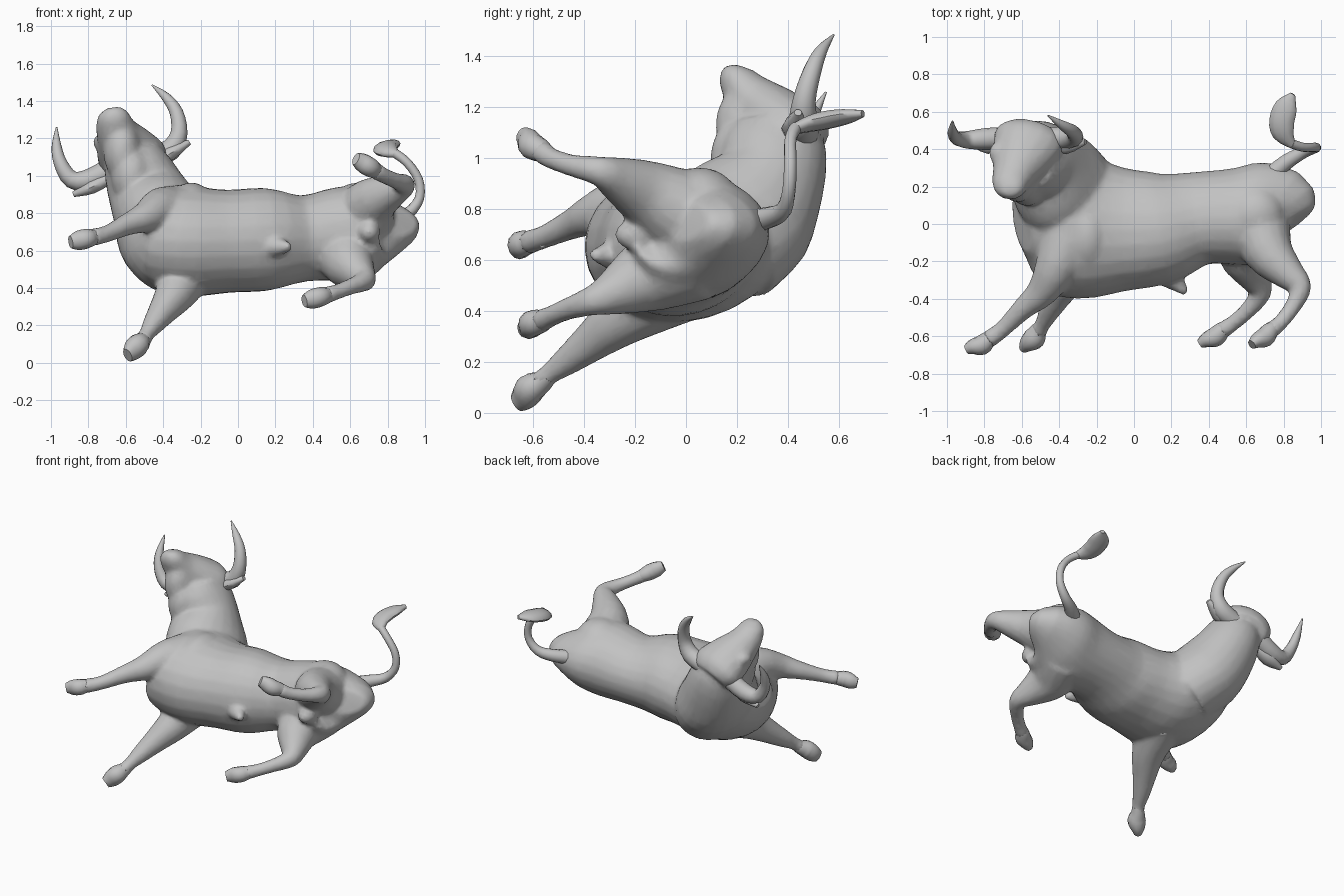
import bpy, bmesh, math
from mathutils import Vector

if "Cube" in bpy.data.objects:
    bpy.data.objects.remove(bpy.data.objects["Cube"])

# One stone-grey colour for the whole figure
grey = bpy.data.materials.new("stone_grey")
grey.use_nodes = True
colour = (0.54, 0.54, 0.54, 1)
grey.diffuse_color = colour
bsdf = grey.node_tree.nodes["Principled BSDF"]
bsdf.inputs["Base Color"].default_value = colour
bsdf.inputs["Roughness"].default_value = 0.8


def catmull(pts, steps):
    """Smoothly interpolate rows of (x, y, z, radius a, radius b)."""
    rows = [Vector(p) for p in pts]
    out = []
    for i in range(len(rows) - 1):
        p1, p2 = rows[i], rows[i + 1]
        p0 = rows[i - 1] if i else p1
        p3 = rows[i + 2] if i + 2 < len(rows) else p2
        for s in range(steps):
            t = s / steps
            out.append(p1 + (p2 - p0) * (t / 2)
                       + (p0 * 2 - p1 * 5 + p2 * 4 - p3) * (t * t / 2)
                       + (p1 * 3 - p0 - p2 * 3 + p3) * (t ** 3 / 2))
    return out + [rows[-1]]


def tube(bm, pts, ref=(0, 0, 1), sides=16, steps=3, pear=0):
    """Loft oval sections along a path; radius a lies along ref, pear narrows one side."""
    pts = [p if len(p) == 5 else (*p, p[3]) for p in pts]
    rows = catmull(pts, steps)
    rings = []
    for i, r in enumerate(rows):
        ahead = rows[min(i + 1, len(rows) - 1)]
        behind = rows[max(i - 1, 0)]
        d = Vector((ahead - behind)[:3]).normalized()
        u = Vector(ref)
        u = (u - d * u.dot(d)).normalized()
        v = d.cross(u)
        c = Vector(r[:3])
        ring = []
        for k in range(sides):
            cs, sn = math.cos(k * math.tau / sides), math.sin(k * math.tau / sides)
            ring.append(bm.verts.new(c + u * (max(r[3], .003) * cs * (1 - pear * sn))
                                     + v * (max(r[4], .003) * sn)))
        rings.append(ring)
    for a, b in zip(rings, rings[1:]):
        for k in range(sides):
            n = (k + 1) % sides
            bm.faces.new((a[k], a[n], b[n], b[k]))
    bm.faces.new(rings[0][::-1])
    bm.faces.new(rings[-1])


def finish(name, bm):
    bmesh.ops.recalc_face_normals(bm, faces=bm.faces)
    mesh = bpy.data.meshes.new(name)
    bm.to_mesh(mesh)
    bm.free()
    mesh.materials.append(grey)
    ob = bpy.data.objects.new(name, mesh)
    bpy.context.collection.objects.link(ob)
    for o in bpy.context.selected_objects:
        o.select_set(False)
    ob.select_set(True)
    bpy.context.view_layer.objects.active = ob
    bpy.ops.object.shade_smooth_by_angle(angle=math.radians(45))
    return ob


def blob(bm, centre, size):
    verts = bmesh.ops.create_icosphere(bm, subdivisions=3, radius=1)["verts"]
    bmesh.ops.scale(bm, verts=verts, vec=size)
    bmesh.ops.translate(bm, verts=verts, vec=centre)


# Body: trunk, neck, head and legs fused into one skin
bm = bmesh.new()
trunk = [(.845, .0, .75, .08, .14), (.8, .045, .73, .165, .245), (.69, .05, .71, .23, .28),
         (.55, .04, .69, .25, .26), (.35, .03, .665, .23, .25), (.15, -.02, .66, .275, .3),
         (-.05, -.03, .65, .275, .33), (-.25, -.02, .65, .295, .385),
         (-.4, .02, .68, .28, .39), (-.52, .03, .72, .21, .3), (-.6, .02, .76, .1, .17)]
tube(bm, trunk, sides=24, pear=.08)
neck = [(-.32, .12, .66, .29, .24), (-.42, .24, .78, .285, .24), (-.49, .33, .92, .22, .21),
        (-.54, .345, 1.05, .205, .18), (-.56, .35, 1.14, .16, .14)]
tube(bm, neck, ref=(0, 1, 0), sides=24)
head = [(-.54, .5, 1.05, .14, .09), (-.56, .45, 1.09, .19, .13), (-.6, .36, 1.15, .165, .13),
        (-.64, .27, 1.22, .12, .11), (-.66, .22, 1.28, .1, .085), (-.665, .19, 1.33, .08, .065),
        (-.67, .185, 1.365, .04, .03)]
tube(bm, head, ref=(1, 0, 0))
# Brows, jaw, throat, upper shoulder and hips
for x in (-.73, -.49):
    blob(bm, (x, .38, 1.18), (.045, .06, .045))
blob(bm, (-.62, .24, 1.13), (.1, .125, .16))
blob(bm, (-.57, .22, 1.0), (.11, .125, .16))
blob(bm, (-.25, -.06, .82), (.13, .2, .145))
blob(bm, (.65, .05, .85), (.15, .15, .115))
blob(bm, (.64, .06, .57), (.13, .15, .1))

legs = {
    "front_upper": [(-.33, -.02, .78, .17), (-.41, -.22, .82, .12), (-.49, -.36, .78, .085),
                    (-.59, -.45, .74, .06), (-.7, -.56, .69, .046), (-.78, -.62, .67, .05)],
    "front_lower": [(-.28, -.05, .5, .16), (-.33, -.24, .38, .115), (-.4, -.37, .28, .08),
                    (-.45, -.46, .21, .06), (-.49, -.54, .15, .042), (-.51, -.57, .12, .05)],
    "hind_lower": [(.62, .02, .62, .19), (.59, -.15, .54, .15), (.65, -.29, .47, .09),
                   (.675, -.37, .44, .06), (.61, -.46, .41, .045), (.53, -.53, .38, .042),
                   (.47, -.57, .36, .048)],
    "hind_upper": [(.66, .02, .77, .18), (.72, -.15, .86, .135), (.83, -.27, .92, .088),
                   (.89, -.34, .95, .06), (.85, -.44, .97, .045), (.78, -.53, 1.0, .042),
                   (.73, -.57, 1.03, .048)],
}
for path in legs.values():
    tube(bm, path)
# Belly tuft and underside of the hindquarters
tube(bm, [(.12, -.24, .62, .07), (.22, -.31, .62, .05), (.28, -.37, .62, .02)])
blob(bm, (.7, -.2, .7), (.06, .08, .06))
body = finish("body", bm)
remesh = body.modifiers.new("fuse", 'REMESH')
remesh.mode = 'VOXEL'
remesh.voxel_size = .014
remesh.use_smooth_shade = True
soften = body.modifiers.new("soften", 'SMOOTH')
soften.factor = .5
soften.iterations = 8
simplify = body.modifiers.new("simplify", 'DECIMATE')
simplify.ratio = .25

# Hooves: wedge shapes with a dropped heel
hoof_tips = {"front_upper": (-.895, -.672, .645), "front_lower": (-.59, -.665, .04),
             "hind_lower": (.355, -.64, .33), "hind_upper": (.63, -.645, 1.09)}
for name, tip in hoof_tips.items():
    bm = bmesh.new()
    end, tip = Vector(legs[name][-1][:3]), Vector(tip)
    heel = Vector((0, -.012, 0))
    wide = .06 if name == "front_lower" else .053
    tube(bm, [(*end.lerp(tip, -.35), .034), (*end, .046), (*(end.lerp(tip, .3) + heel), wide),
              (*end.lerp(tip, .7), wide * .95, wide * .8), (*tip, wide * .65, .026)], sides=12)
    finish(name + "_hoof", bm)

# Horns
horns = {
    "left_horn": [(-.47, .46, 1.09, .06), (-.36, .46, 1.14, .058), (-.315, .465, 1.23, .045),
                  (-.33, .495, 1.34, .036), (-.385, .53, 1.42, .025), (-.46, .58, 1.485, .004)],
    "right_horn": [(-.66, .46, 1.05, .06), (-.79, .455, .98, .058), (-.89, .45, .98, .047),
                   (-.95, .46, 1.07, .036), (-.97, .495, 1.16, .026), (-.97, .55, 1.26, .004)],
}
for name, path in horns.items():
    bm = bmesh.new()
    tube(bm, path, ref=(0, 1, 0), sides=12)
    finish(name, bm)

# Ears
ears = {"left_ear": [(-.45, .43, 1.07, .03), (-.36, .43, 1.12, .055, .038), (-.26, .44, 1.18, .015)],
        "right_ear": [(-.68, .43, .99, .03), (-.78, .43, .94, .055, .038), (-.88, .44, .9, .015)]}
for name, path in ears.items():
    bm = bmesh.new()
    tube(bm, path, ref=(0, 1, 0), sides=10)
    finish(name, bm)

# Tail with its tuft
bm = bmesh.new()
tube(bm, [(.72, .25, .75, .05), (.82, .335, .77, .042), (.91, .385, .8, .032), (.97, .405, .88, .026),
          (.965, .41, .98, .025), (.905, .41, 1.07, .024), (.84, .43, 1.12, .025)], ref=(0, 1, .3), sides=10)
finish("tail", bm)
bm = bmesh.new()
tube(bm, [(.85, .42, 1.115, .02), (.8, .48, 1.135, .06, .03), (.79, .55, 1.15, .068, .035),
          (.815, .63, 1.165, .06, .028), (.85, .695, 1.175, .014)], ref=(1, 0, .2), sides=12)
finish("tail_tuft", bm)
